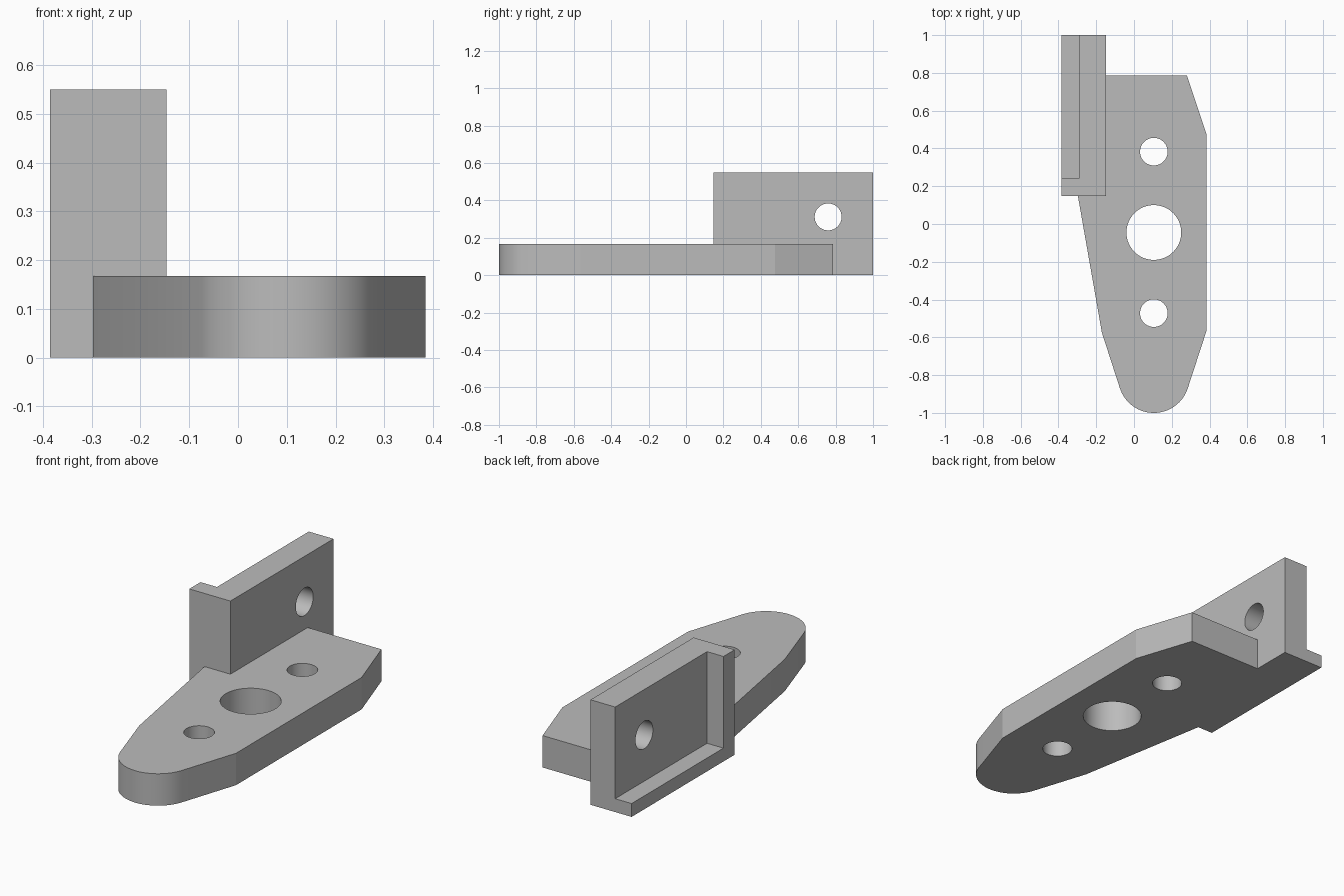
import bpy, bmesh, math
from mathutils import Matrix

cube = bpy.data.objects.get("Cube")
if cube:
    bpy.data.objects.remove(cube)

grey = bpy.data.materials.new("plain grey")
grey.use_nodes = True
colour = (0.5, 0.5, 0.5, 1)
grey.diffuse_color = colour
grey.node_tree.nodes["Principled BSDF"].inputs["Base Color"].default_value = colour


def make_object(name, bm):
    bmesh.ops.recalc_face_normals(bm, faces=bm.faces)
    mesh = bpy.data.meshes.new(name)
    bm.to_mesh(mesh)
    bm.free()
    mesh.materials.append(grey)
    obj = bpy.data.objects.new(name, mesh)
    bpy.context.collection.objects.link(obj)
    return obj


def prism(name, outline, height):
    bm = bmesh.new()
    face = bm.faces.new([bm.verts.new((x, y, 0)) for x, y in outline])
    top = bmesh.ops.extrude_face_region(bm, geom=[face])["geom"]
    verts = [v for v in top if isinstance(v, bmesh.types.BMVert)]
    bmesh.ops.translate(bm, vec=(0, 0, height), verts=verts)
    return make_object(name, bm)


def box(name, low, high):
    (x0, y0, z0), (x1, y1, z1) = low, high
    obj = prism(name, [(x0, y0), (x1, y0), (x1, y1), (x0, y1)], z1 - z0)
    obj.data.transform(Matrix.Translation((0, 0, z0)))
    return obj


def drill(name, centre, radius, axis="Z"):
    bm = bmesh.new()
    bmesh.ops.create_cone(bm, cap_ends=True, segments=64, radius1=radius,
                          radius2=radius, depth=1)
    turn = Matrix.Rotation(math.pi / 2, 4, "Y") if axis == "X" else Matrix()
    bm.transform(Matrix.Translation(centre) @ turn)
    return make_object(name, bm)


def combine(target, tool, operation):
    """Apply a boolean, then discard the helper."""
    tool.hide_render = True
    mod = target.modifiers.new("combine", "BOOLEAN")
    mod.operation, mod.solver, mod.object = operation, "EXACT", tool
    bpy.ops.object.select_all(action="DESELECT")
    bpy.context.view_layer.objects.active = target
    target.select_set(True)
    bpy.ops.object.modifier_apply(modifier=mod.name)
    bpy.data.objects.remove(tool)


# Upright wall with a pocket open at the top, side and back
bracket = box("mounting_bracket", (-0.385, 0.147, 0), (-0.147, 1, 0.55))
pocket = box("pocket_cutter", (-0.5, 0.24, 0.07), (-0.29, 1.1, 0.7))
combine(bracket, pocket, "DIFFERENCE")

# Tapered base plate with a rounded nose
mid, nose_r, nose_y = 0.105, 0.189, -0.811
start = math.radians(180 + 17.5)
sweep = math.radians(180 - 35)
nose = [(mid + nose_r * math.cos(start + sweep * i / 32),
         nose_y + nose_r * math.sin(start + sweep * i / 32)) for i in range(33)]
outline = nose + [(0.384, -0.565), (0.384, 0.475), (0.28, 0.787), (-0.2, 0.787),
                  (-0.2, 0.2), (-0.299, 0.16), (-0.17, -0.575)]
combine(bracket, prism("base_plate", outline, 0.167), "UNION")

# Bolt holes, centre bore and cross hole
for y, radius in ((0.383, 0.073), (-0.045, 0.145), (-0.472, 0.073)):
    combine(bracket, drill("hole_cutter", (mid, y, 0), radius), "DIFFERENCE")
combine(bracket, drill("cross_hole_cutter", (-0.3, 0.76, 0.312), 0.072, "X"), "DIFFERENCE")

bpy.ops.object.shade_smooth_by_angle(angle=math.radians(12))
